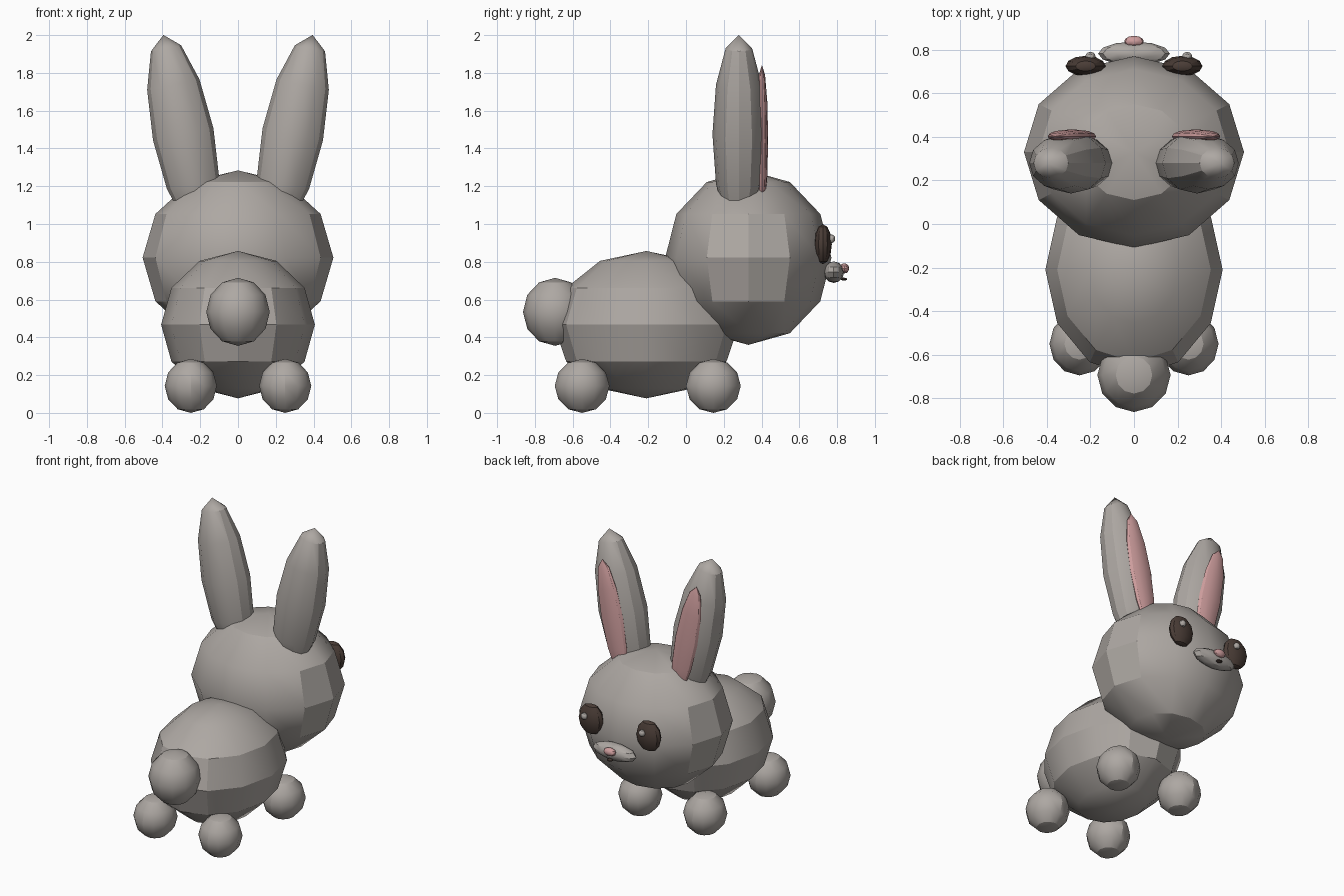
import bpy
from math import radians

default = bpy.data.objects.get("Cube")
if default:
    bpy.data.objects.remove(default, do_unlink=True)


def make_material(name, rgb):
    mat = bpy.data.materials.new(name)
    mat.use_nodes = True
    mat.diffuse_color = (*rgb, 1)
    mat.node_tree.nodes["Principled BSDF"].inputs["Base Color"].default_value = (*rgb, 1)
    return mat


fur = make_material("warm grey fur", (0.42, 0.39, 0.365))
pink = make_material("soft pink", (0.62, 0.34, 0.34))
brown = make_material("dark brown", (0.07, 0.047, 0.038))


def ball(name, centre, radii, mat, lean=0):
    """Low-poly ellipsoid, leaned sideways by an angle in degrees."""
    bpy.ops.mesh.primitive_uv_sphere_add(segments=12, ring_count=6, radius=1,
                                         location=centre)
    obj = bpy.context.object
    obj.name = name
    obj.scale = radii
    obj.rotation_euler.y = radians(lean)
    bpy.ops.object.transform_apply(location=False, rotation=True, scale=True)
    bpy.ops.object.shade_smooth_by_angle(angle=radians(30))
    obj.data.materials.append(mat)
    return obj


# Body, head and tail
ball("body", (0, -0.21, 0.467), (0.407, 0.49, 0.39), fur)
ball("head", (0, 0.33, 0.822), (0.505, 0.44, 0.462), fur)
ball("tail", (0, -0.693, 0.535), (0.168, 0.17, 0.18), fur)

# Muzzle, nose and mouth
ball("muzzle", (0, 0.782, 0.745), (0.165, 0.055, 0.057), fur)
ball("nose", (0, 0.838, 0.765), (0.045, 0.026, 0.027), pink)
ball("mouth", (0, 0.836, 0.708), (0.022, 0.017, 0.008), brown)

# Paired parts
for side, label in ((1, "left"), (-1, "right")):
    ball(label + "_ear", (side * 0.29, 0.28, 1.475), (0.163, 0.14, 0.536), fur, side * 11.3)
    ball(label + "_inner_ear", (side * 0.285, 0.402, 1.45), (0.085, 0.033, 0.4), pink, side * 11.3)
    ball(label + "_eye", (side * 0.222, 0.725, 0.893), (0.092, 0.047, 0.106), brown)
    # Both highlights sit on the same side of the eye
    ball(label + "_eye_highlight", (side * 0.222 + 0.022, 0.77, 0.922), (0.023, 0.02, 0.023), fur)
    for y, end in ((0.145, "front"), (-0.55, "back")):
        ball(f"{label}_{end}_paw", (side * 0.25, y, 0.143), (0.138, 0.145, 0.143), fur)
